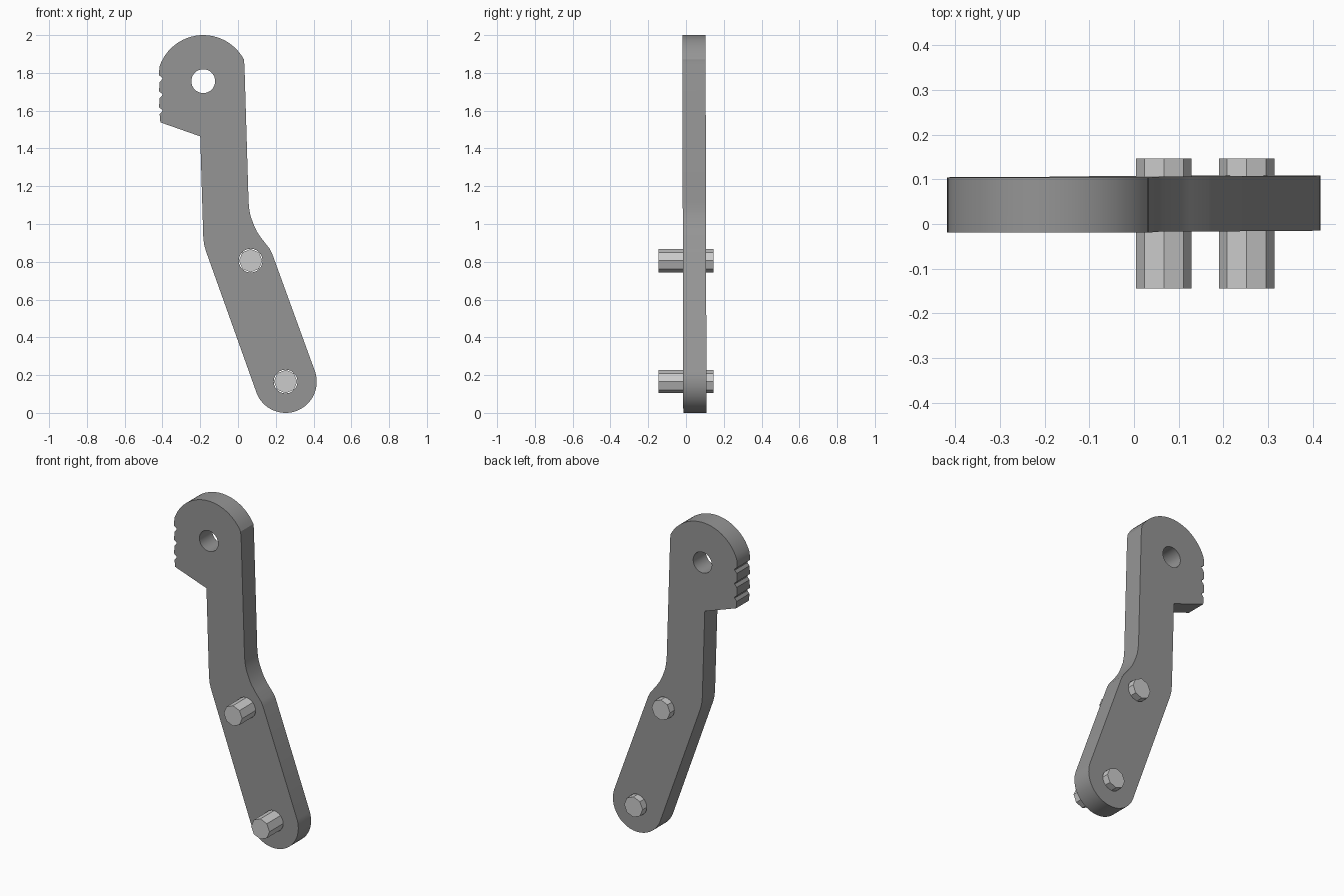
import bpy, bmesh
from math import sin, cos, radians, pi
from mathutils import Matrix

if "Cube" in bpy.data.objects:
    bpy.data.objects.remove(bpy.data.objects["Cube"])


def material(name, v):
    m = bpy.data.materials.new(name)
    m.diffuse_color = (v, v, v, 1)
    m.use_nodes = True
    m.node_tree.nodes["Principled BSDF"].inputs["Base Color"].default_value = m.diffuse_color
    return m


def arc(cx, cz, r, a0, a1, n):
    return [(cx + r * cos(radians(a0 + (a1 - a0) * i / n)),
             cz + r * sin(radians(a0 + (a1 - a0) * i / n))) for i in range(n + 1)]


def circle(cx, cz, r, n):
    return arc(cx, cz, r, 0, 360, n)[:-1]


PIVOT = (-0.184, 1.756)
PINS = {"upper_pin": (0.067, 0.806), "lower_pin": (0.252, 0.166)}

# Lever outline, anticlockwise from the bottom round end
outline = arc(0.252, 0.165, 0.165, 196, 378, 28)
outline += [(0.180, 0.845), (0.167, 0.87), (0.125, 0.923), (0.100, 0.960),
            (0.083, 0.997), (0.067, 1.04), (0.060, 1.075), (0.056, 1.114),
            (0.034, 1.846), (0.031, 1.862)]
outline += arc(*PIVOT, 0.244, 28, 161, 24)
outline += [(-0.417, 1.815)]
# Notches on the toothed edge
for z in (1.787, 1.702, 1.617):
    outline += [(-0.418, z), (-0.401, z - 0.012), (-0.401, z - 0.020), (-0.415, z - 0.036)]
outline += [(-0.411, 1.538), (-0.200, 1.464), (-0.184, 0.934), (-0.180, 0.895), (-0.171, 0.86)]

# Lever plate with pivot and pin holes
curve = bpy.data.curves.new("lever_profile", 'CURVE')
curve.dimensions = '2D'
curve.fill_mode = 'BOTH'
curve.extrude = 0.0615
for pts in [outline, circle(*PIVOT, 0.063, 32)] + [circle(*c, 0.063, 24) for c in PINS.values()]:
    s = curve.splines.new('POLY')
    s.points.add(len(pts) - 1)
    for p, (x, z) in zip(s.points, pts):
        p.co = (x, z, 0, 1)
    s.use_cyclic_u = True
temp = bpy.data.objects.new("lever_profile", curve)
mesh = bpy.data.meshes.new_from_object(temp)
bpy.data.objects.remove(temp)
mesh.transform(Matrix.Rotation(pi / 2, 4, 'X'))
bm = bmesh.new()
bm.from_mesh(mesh)
bmesh.ops.remove_doubles(bm, verts=bm.verts, dist=0.0001)
for v in bm.verts:  # very slight lean of the plate
    v.co.y += 0.0445 - 0.0025 * (v.co.z - 1)
bmesh.ops.recalc_face_normals(bm, faces=bm.faces)
bm.to_mesh(mesh)
bm.free()
lever = bpy.data.objects.new("lever_plate", mesh)
bpy.context.collection.objects.link(lever)
mesh.materials.clear()
mesh.materials.append(material("dark_grey", 0.3))
bpy.context.view_layer.objects.active = lever
lever.select_set(True)
bpy.ops.object.shade_smooth_by_angle(angle=radians(20))

# Octagonal pins through the plate
light = material("light_grey", 0.6)
for name, (x, z) in PINS.items():
    bpy.ops.mesh.primitive_cylinder_add(vertices=8, radius=0.062, depth=0.291,
                                        location=(x, 0.001, z), rotation=(pi / 2, 0, 0))
    pin = bpy.context.object
    pin.name = name
    pin.data.materials.append(light)
